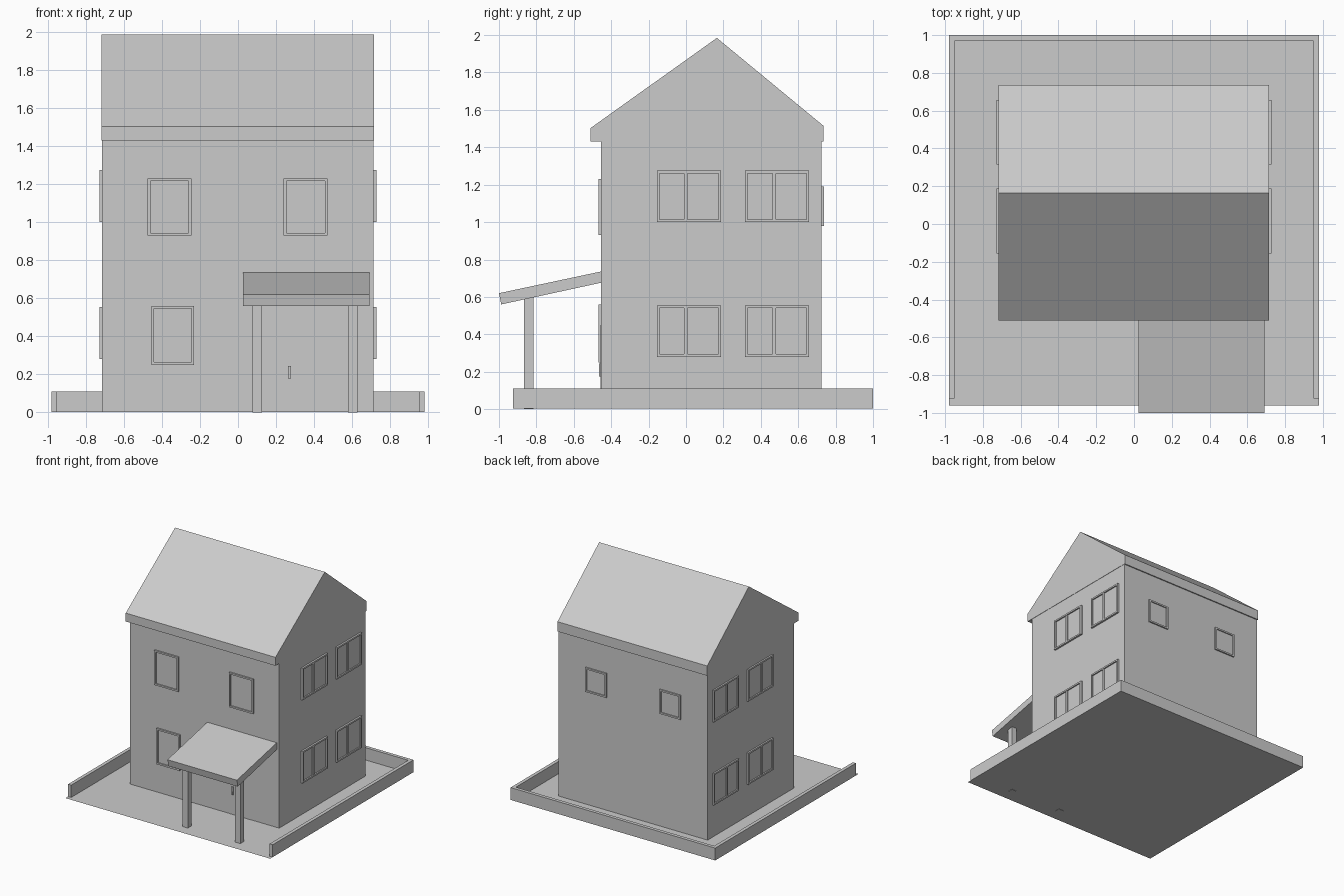
import bpy, bmesh

if "Cube" in bpy.data.objects:
    bpy.data.objects.remove(bpy.data.objects["Cube"])


def finish(name, bm):
    bmesh.ops.recalc_face_normals(bm, faces=bm.faces)
    mesh = bpy.data.meshes.new(name)
    bm.to_mesh(mesh)
    bm.free()
    obj = bpy.data.objects.new(name, mesh)
    bpy.context.collection.objects.link(obj)
    return obj


def add_box(bm, lo, hi):
    r = bmesh.ops.create_cube(bm, size=1)
    for v in r["verts"]:
        v.co = [(a + b) / 2 + c * (b - a) for a, b, c in zip(lo, hi, v.co)]


def box(name, lo, hi):
    bm = bmesh.new()
    add_box(bm, lo, hi)
    return finish(name, bm)


def prism(name, pts, offset):
    """Close a planar outline and extrude it along offset."""
    bm = bmesh.new()
    face = bm.faces.new([bm.verts.new(p) for p in pts])
    r = bmesh.ops.extrude_face_region(bm, geom=[face], use_keep_orig=True)
    verts = [e for e in r["geom"] if isinstance(e, bmesh.types.BMVert)]
    bmesh.ops.translate(bm, verts=verts, vec=offset)
    return finish(name, bm)


def window(name, axis, wall, out, u, z, mullion=None):
    """Raised frame with recessed glass; axis is the wall normal, out its signed depth."""
    bm = bmesh.new()

    def bar(u0, u1, z0, z1, depth):
        d0, d1 = sorted((wall - out * 0.3, wall + depth))
        if axis == "y":
            add_box(bm, (u0, d0, z0), (u1, d1, z1))
        else:
            add_box(bm, (d0, u0, z0), (d1, u1, z1))

    t = 0.014
    (u0, u1), (z0, z1) = u, z
    for a, b in ((u0, u0 + t), (u1 - t, u1)):
        bar(a, b, z0, z1, out)
    for a, b in ((z0, z0 + t), (z1 - t, z1)):
        bar(u0 + t, u1 - t, a, b, out)
    if mullion is not None:
        bar(mullion - 0.009, mullion + 0.009, z0 + t, z1 - t, out * 0.85)
    bar(u0 + t, u1 - t, z0 + t, z1 - t, out * 0.25)
    finish(name, bm)


# Yard: thin ground sheet and a low wall on three sides
bm = bmesh.new()
bm.faces.new([bm.verts.new(p) for p in
              ((-.98, -.96, .003), (.98, -.96, .003), (.98, 1, .003), (-.98, 1, .003))])
finish("yard_ground", bm)
u_shape = [(-.98, -.925), (-.95, -.925), (-.95, .97), (.95, .97),
           (.95, -.925), (.98, -.925), (.98, 1), (-.98, 1)]
prism("yard_wall", [(x, y, 0.003) for x, y in u_shape], (0, 0, 0.107))

# House body and gabled roof
box("house_body", (-.715, -.455, .003), (.713, .725, 1.44))
roof = [(-.51, 1.43), (.735, 1.43), (.735, 1.515), (.165, 1.985), (-.51, 1.503)]
prism("main_roof", [(-.718, y, z) for y, z in roof], (1.434, 0, 0))

# Front and back windows
window("front_window_upper_left", "y", -.455, -.014, (-.475, -.245), (.93, 1.23))
window("front_window_upper_right", "y", -.455, -.014, (.24, .47), (.93, 1.23))
window("front_window_lower", "y", -.455, -.014, (-.455, -.23), (.25, .56))
for i, x in enumerate((-.36, .35)):
    window(f"back_window_{i}", "y", .725, .012, (x - .1, x + .1), (.98, 1.19))

# Side windows, two per floor on both sides
for side, s in (("left", -1), ("right", 1)):
    for floor, z in (("lower", (.28, .555)), ("upper", (1.0, 1.275))):
        for i, (u, m) in enumerate((((-.155, .187), -.002), ((.315, .657), .471))):
            window(f"{side}_window_{floor}_{i}", "x", s * .714, s * .015, u, z, m)

# Front door, nearly flush, with a small handle
box("front_door", (.245, -.457, .003), (.455, -.45, .45))
handle = [(.262, .245), (.266, .195), (.266, .175), (.275, .175), (.275, .195), (.279, .245)]
prism("door_handle", [(x, -.466, z) for x, z in handle], (0, .012, 0))

# Porch roof and posts
porch = [(-1.0, .62), (-.45, .737), (-.45, .677), (-.988, .56)]
prism("porch_roof", [(.025, y, z) for y, z in porch], (.665, 0, 0))
for i, x in enumerate((.1, .603)):
    post = [(-.865, 0), (-.815, 0), (-.815, .605), (-.865, .595)]
    prism(f"porch_post_{i}", [(x - .025, y, z) for y, z in post], (.05, 0, 0))
